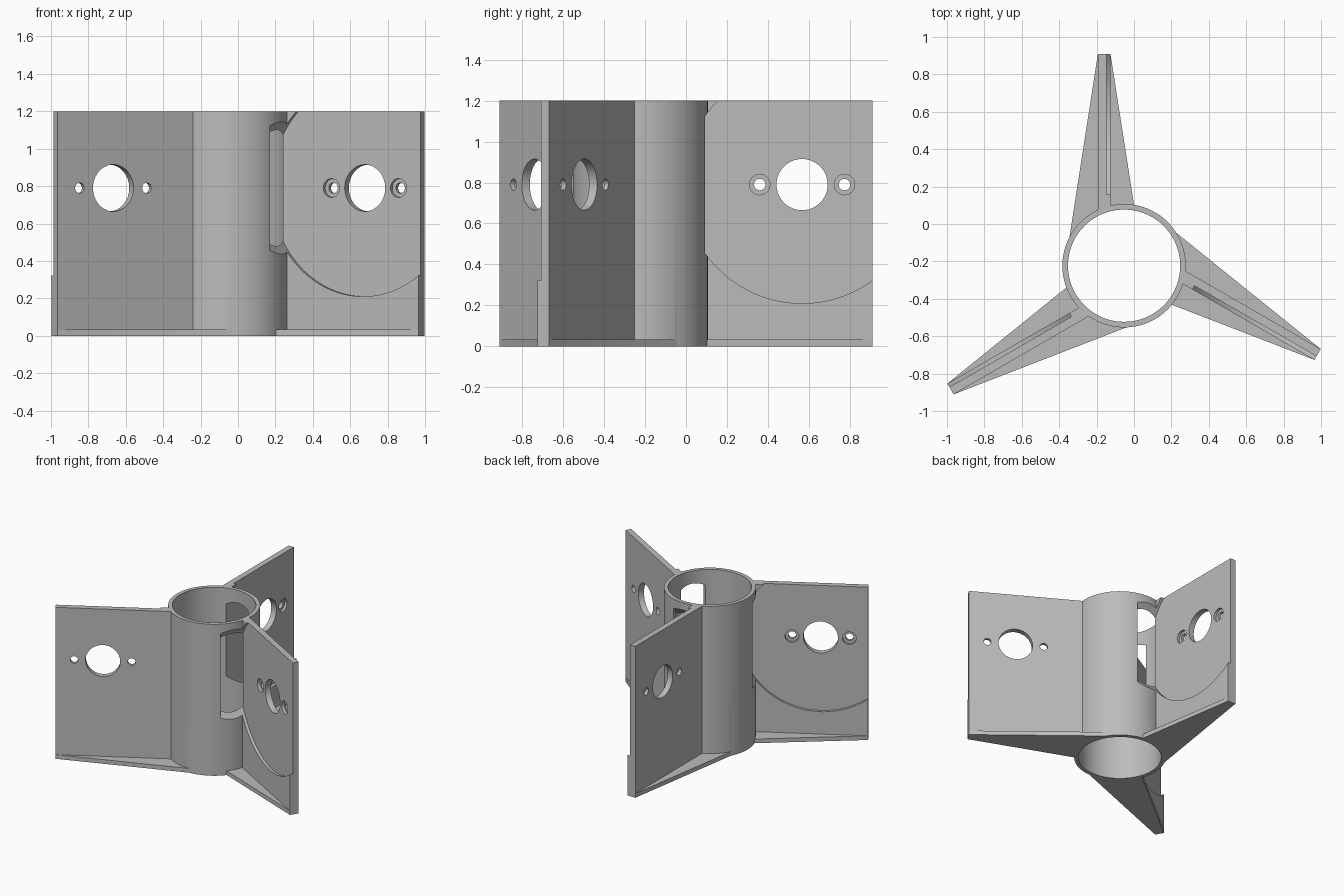
import bpy, bmesh, math
from mathutils import Matrix, Vector

if "Cube" in bpy.data.objects:
    bpy.data.objects.remove(bpy.data.objects["Cube"])

CENTRE = Vector((-0.053, -0.223, 0))
HEIGHT, R_OUT, R_IN = 1.2, 0.33, 0.30
HOLE_V, HOLE_Z = 0.79, 0.79           # motor hole: distance from tube axis, height
FACE_BACK, FACE_FRONT, FACE_RECESS = -0.14, -0.073, -0.095

grey = bpy.data.materials.new("light_grey")
grey.diffuse_color = (0.5, 0.5, 0.5, 1)
grey.use_nodes = True
grey.node_tree.nodes["Principled BSDF"].inputs["Base Color"].default_value = grey.diffuse_color


def add_object(name, bm, angle=0):
    """Place local geometry around the tube axis."""
    bmesh.ops.recalc_face_normals(bm, faces=bm.faces[:])
    bm.transform(Matrix.Translation(CENTRE) @ Matrix.Rotation(angle, 4, 'Z'))
    mesh = bpy.data.meshes.new(name)
    bm.to_mesh(mesh)
    bm.free()
    mesh.materials.append(grey)
    obj = bpy.data.objects.new(name, mesh)
    bpy.context.collection.objects.link(obj)
    return obj


def prism(name, points, z0, z1, angle=0):
    bm = bmesh.new()
    face = bm.faces.new([bm.verts.new((x, y, z0)) for x, y in points])
    ext = bmesh.ops.extrude_face_region(bm, geom=[face])
    verts = [g for g in ext["geom"] if isinstance(g, bmesh.types.BMVert)]
    bmesh.ops.translate(bm, verts=verts, vec=(0, 0, z1 - z0))
    return add_object(name, bm, angle)


def tube_part(name, r, z0, z1):
    ring = [(r * math.cos(a), r * math.sin(a))
            for a in (math.tau * i / 96 for i in range(96))]
    return prism(name, ring, z0, z1)


def cross_cylinder(name, r, u0, u1, v, angle, sides):
    """Cylinder through a fin, along the fin's local x axis."""
    bm = bmesh.new()
    bmesh.ops.create_cone(bm, cap_ends=True, segments=sides, radius1=r, radius2=r,
                          depth=u1 - u0,
                          matrix=Matrix.Translation(((u0 + u1) / 2, v, HOLE_Z))
                          @ Matrix.Rotation(math.pi / 2, 4, 'Y'))
    return add_object(name, bm, angle)


def boolean(target, tool, operation):
    mod = target.modifiers.new(operation.lower(), 'BOOLEAN')
    mod.operation, mod.object, mod.solver = operation, tool, 'EXACT'
    bpy.context.view_layer.objects.active = target
    bpy.ops.object.modifier_apply(modifier=mod.name)
    bpy.data.objects.remove(tool)


# Central tube, solid until the bore is cut
mount = tube_part("finned_tube_mount", R_OUT, 0, HEIGHT)
angles = [0, math.tau / 3, -math.tau / 3]

# Three fins, each with a tapered foot plate
for a in angles:
    fin = [(FACE_BACK, 0.15), (FACE_FRONT, 0.15), (FACE_FRONT, 1.133), (FACE_BACK, 1.133)]
    boolean(mount, prism("fin", fin, 0, HEIGHT, a), 'UNION')
    foot = [(FACE_BACK, 1.133), (-0.292, 0.153), (-0.12, 0.1), (0.053, 0.326),
            (FACE_FRONT, 1.133)]
    boolean(mount, prism("foot_plate", foot, 0, 0.033, a), 'UNION')

# Bore through the tube
boolean(mount, tube_part("bore", R_IN, -0.1, HEIGHT + 0.1), 'DIFFERENCE')

# Round recess (also opens the tube wall), main hole, counterbored screw holes
for a in angles:
    cuts = [(0.58, FACE_RECESS, 0.097, HOLE_V, 128),
            (0.125, -0.3, 0.05, HOLE_V, 64)]
    for v in (HOLE_V - 0.207, HOLE_V + 0.207):
        cuts += [(0.05, FACE_RECESS - 0.02, 0.05, v, 32), (0.028, -0.3, 0.05, v, 32)]
    for r, u0, u1, v, sides in cuts:
        boolean(mount, cross_cylinder("cutter", r, u0, u1, v, a, sides), 'DIFFERENCE')

# Smooth round walls, keep edges sharp
bpy.ops.object.select_all(action='DESELECT')
mount.select_set(True)
bpy.context.view_layer.objects.active = mount
bpy.ops.object.shade_smooth_by_angle(angle=math.radians(20))
